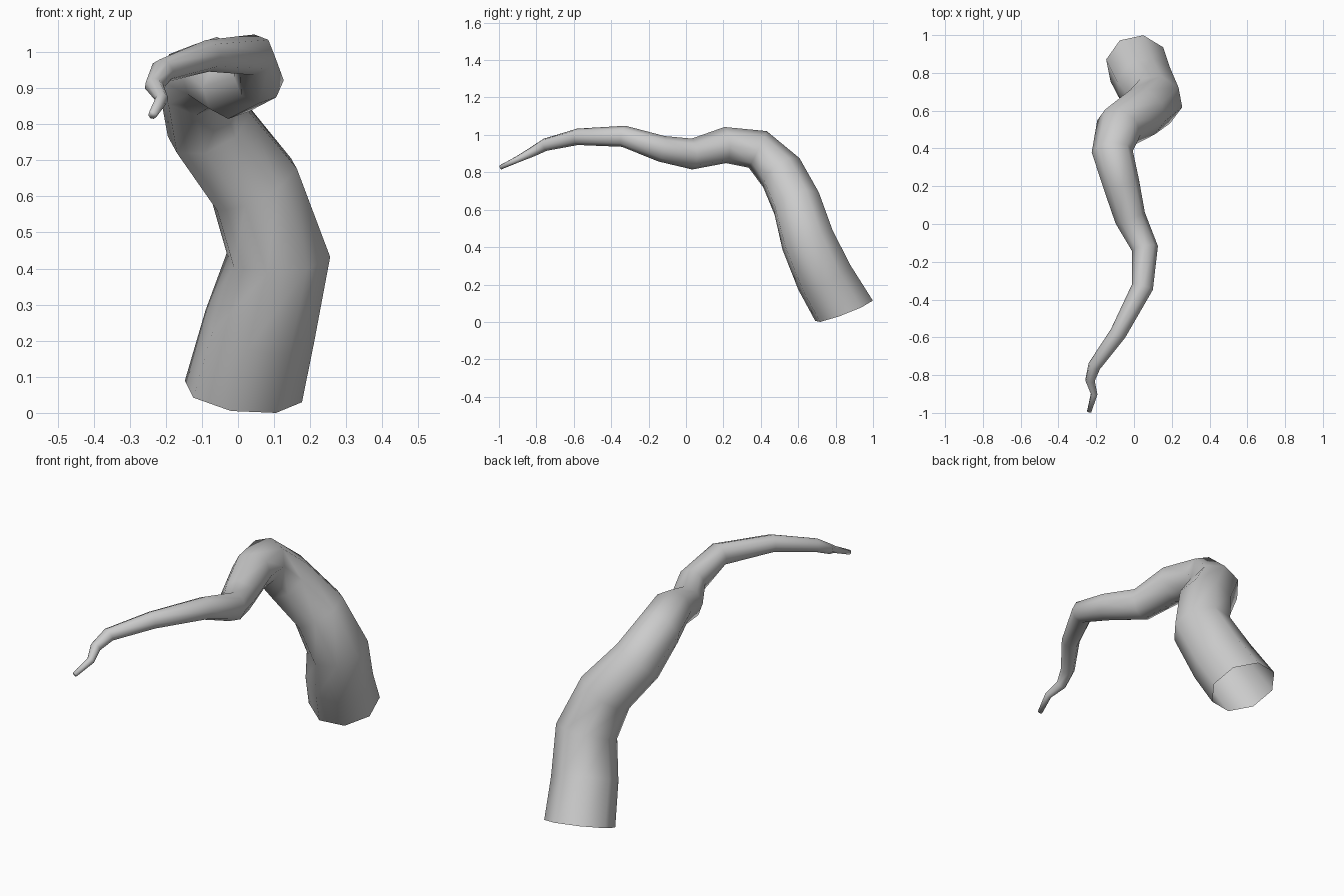
import bpy
import math
from mathutils import Vector

if "Cube" in bpy.data.objects:
    bpy.data.objects.remove(bpy.data.objects["Cube"])

SIDES = 8

# Centre line of the tentacle: x, y, z, radius
PATH = [
    (0.015, 0.845, 0.062, 0.167),
    (0.060, 0.740, 0.240, 0.158),
    (0.112, 0.650, 0.440, 0.147),
    (0.045, 0.592, 0.635, 0.135),
    (-0.080, 0.510, 0.800, 0.125),
    (-0.115, 0.383, 0.925, 0.109),
    (-0.067, 0.210, 0.948, 0.097),
    (-0.020, 0.032, 0.900, 0.083),
    (0.058, -0.130, 0.928, 0.070),
    (0.045, -0.333, 0.995, 0.057),
    (-0.085, -0.580, 0.992, 0.044),
    (-0.210, -0.752, 0.950, 0.034),
    (-0.233, -0.828, 0.908, 0.026),
    (-0.211, -0.900, 0.872, 0.018),
    (-0.237, -0.993, 0.828, 0.012),
]

centres = [Vector(p[:3]) for p in PATH]
radii = [p[3] for p in PATH]


def tangent(i):
    """Direction halfway between the two segments meeting at a ring."""
    if i == 0:
        return Vector((0.124, -0.38, 1.0)).normalized()
    before = (centres[i] - centres[i - 1]).normalized()
    if i == len(centres) - 1:
        return before
    return (before + (centres[i + 1] - centres[i]).normalized()).normalized()


# Sweep an octagon along the centre line without twisting
verts, faces = [], []
t_prev = tangent(0)
turn = math.radians(81)
side = Vector((math.cos(turn), math.sin(turn), 0))
side = (side - t_prev * side.dot(t_prev)).normalized()
for i, (c, r) in enumerate(zip(centres, radii)):
    t = tangent(i)
    side = t_prev.rotation_difference(t) @ side
    side = (side - t * side.dot(t)).normalized()
    other = t.cross(side)
    t_prev = t
    for k in range(SIDES):
        a = 2 * math.pi * k / SIDES
        verts.append(c + r * (math.cos(a) * side + math.sin(a) * other))

for i in range(len(PATH) - 1):
    for k in range(SIDES):
        a, b = i * SIDES + k, i * SIDES + (k + 1) % SIDES
        faces.append((a, b, b + SIDES, a + SIDES))

# Close the tip; the root stays open
last = (len(PATH) - 1) * SIDES
faces.append(tuple(range(last, last + SIDES)))

# Stand on the ground
low = min(v.z for v in verts)
verts = [v - Vector((0, 0, low)) for v in verts]

mesh = bpy.data.meshes.new("tentacle")
mesh.from_pydata(verts, [], faces)
mesh.update()
mesh.shade_smooth()
tentacle = bpy.data.objects.new("tentacle", mesh)
bpy.context.collection.objects.link(tentacle)

grey = bpy.data.materials.new("plain grey")
grey.diffuse_color = (0.6, 0.6, 0.6, 1)
grey.use_nodes = True
grey.node_tree.nodes["Principled BSDF"].inputs["Base Color"].default_value = grey.diffuse_color
mesh.materials.append(grey)
